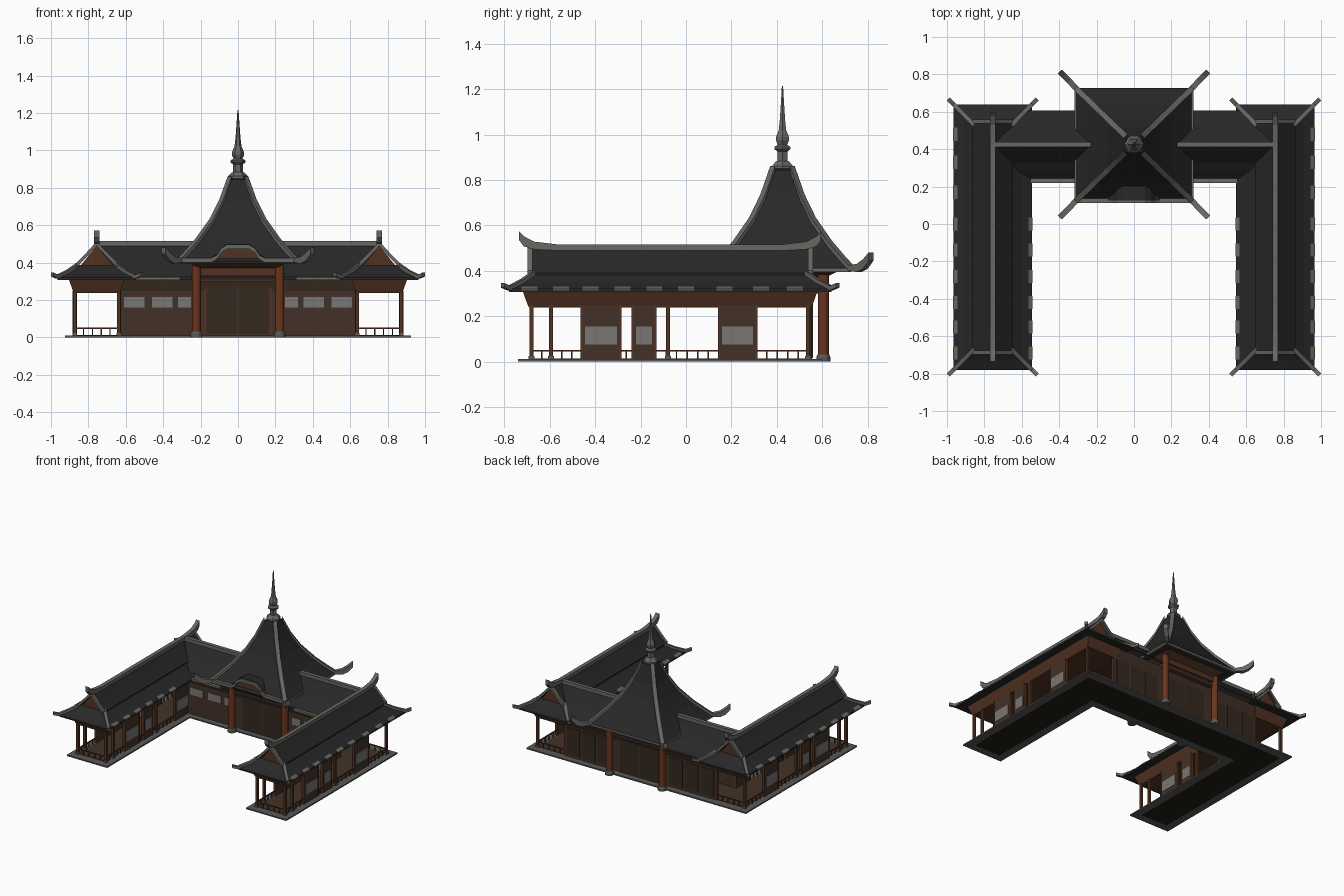
import bpy, bmesh, math
from mathutils import Vector

if "Cube" in bpy.data.objects:
    bpy.data.objects.remove(bpy.data.objects["Cube"])

def material(name, r, g, b):
    m = bpy.data.materials.new(name)
    m.diffuse_color = (r, g, b, 1)
    m.use_nodes = True
    m.node_tree.nodes["Principled BSDF"].inputs["Base Color"].default_value = m.diffuse_color
    return m

TILE = material("dark roof tile", .021, .021, .021)
TRIM = material("grey ridge trim", .14, .135, .122)
WALL = material("brown wall", .055, .031, .020)
BEAM = material("red brown timber", .085, .032, .016)
COLUMN = material("red column", .15, .036, .012)
STONE = material("grey stone", .10, .10, .095)
PANE = material("pale grey lattice", .19, .185, .18)
FLOOR = material("underside brown", .016, .012, .007)
DOOR = material("dark panel", .034, .021, .013)

def mesh(name, verts, faces, mat):
    me = bpy.data.meshes.new(name)
    me.from_pydata(verts, [], faces)
    bm = bmesh.new()
    bm.from_mesh(me)
    bmesh.ops.recalc_face_normals(bm, faces=bm.faces)
    bm.to_mesh(me)
    bm.free()
    me.materials.append(mat)
    ob = bpy.data.objects.new(name, me)
    bpy.context.collection.objects.link(ob)
    return ob

def stack(name, rings, mat):
    """Skin equal-length rings of points and cap both ends."""
    n = len(rings[0])
    faces = [list(range(n)), list(range((len(rings) - 1) * n, len(rings) * n))]
    for i in range(len(rings) - 1):
        for j in range(n):
            k = (j + 1) % n
            faces.append([i*n + j, i*n + k, i*n + n + k, i*n + n + j])
    return mesh(name, [p for r in rings for p in r], faces, mat)

def loft(name, cx, cy, rings, mat):
    """Rectangular rings (half x, half y, z)."""
    return stack(name, [[(cx + a*hx, cy + b*hy, z) for a, b in ((-1, -1), (1, -1), (1, 1), (-1, 1))]
                        for hx, hy, z in rings], mat)

def box(name, x0, x1, y0, y1, z0, z1, mat):
    hx, hy = abs(x1 - x0) / 2, abs(y1 - y0) / 2
    return loft(name, (x0 + x1) / 2, (y0 + y1) / 2, [(hx, hy, z0), (hx, hy, z1)], mat)

def sweep(name, pts, w, h, mat):
    """Upright rectangular section along a path; a 4th value overrides the height."""
    d = Vector((pts[-1][0] - pts[0][0], pts[-1][1] - pts[0][1], 0)).normalized() * w / 2
    sx, sy = -d.y, d.x
    rings = []
    for p in pts:
        x, y, z = p[:3]
        t = z + (p[3] if len(p) > 3 else h)
        rings.append([(x - sx, y - sy, z), (x + sx, y + sy, z), (x + sx, y + sy, t), (x - sx, y - sy, t)])
    return stack(name, rings, mat)

def lathe(name, x, y, profile, sides, mat):
    return stack(name, [[(x + r*math.cos(2*math.pi*i/sides), y + r*math.sin(2*math.pi*i/sides), z)
                         for i in range(sides)] for r, z in profile], mat)

def railing(name, x0, y0, x1, y1):
    sweep(name + "_top", [(x0, y0, .045), (x1, y1, .045)], .008, .007, BEAM)
    n = max(2, round(math.hypot(x1 - x0, y1 - y0) / .045))
    for i in range(1, n):
        x, y = x0 + (x1 - x0)*i/n, y0 + (y1 - y0)*i/n
        box(name + "_baluster", x - .003, x + .003, y - .003, y + .003, .01, .046, BEAM)

CX, CY, BY = .755, -.07, .425      # wing centre, hall and tower centre line
PANELS = [(-.46, -.29), (-.235, -.135), (.145, .31)]
GAPS = [(-.68, -.46), (-.29, -.235), (-.135, .145), (.31, .54)]

# U-shaped plinth with dark underside and timber floor
U = [(-.925, -.74), (-.585, -.74), (-.585, .255), (.585, .255), (.585, -.74), (.925, -.74), (.925, .6), (-.925, .6)]
V = [(-.865, -.68), (-.645, -.68), (-.645, .315), (.645, .315), (.645, -.68), (.865, -.68), (.865, .54), (-.865, .54)]
for nm, o, z0, z1, m in (("plinth", U, .001, .011, STONE), ("plinth_underside", V, 0, .004, FLOOR), ("floor", V, .009, .014, WALL)):
    stack(nm, [[(x, y, z) for x, y in o] for z in (z0, z1)], m)

for s in (-1, 1):
    cx = s * CX
    # wing wall panels with lattices, both long sides
    for side in (-1, 1):
        wx = cx + side * .118
        for a, b in PANELS:
            box("wing_wall", wx - .008, wx + .008, a, b, .01, .25, WALL)
            for e in (a, b):
                box("wing_wall_stile", wx - .011, wx + .011, e - .005, e + .005, .01, .25, BEAM)
            box("wing_lattice", wx + side*.007, wx + side*.011, a + .014, b - .014, .075, .155, PANE)
        for y in (-.68, -.595, -.08, .538):
            if y < .3 or side == s:
                box("wing_post", wx - .009, wx + .009, y - .009, y + .009, .01, .25, BEAM)
                box("post_foot", wx - .013, wx + .013, y - .013, y + .013, .01, .025, STONE)
        for a, b in GAPS:
            if b < .3 or side == s:
                railing("side_rail", wx, a, wx, b)
    box("back_inner_post", cx - s*.127, cx - s*.109, .529, .547, .01, .25, BEAM)
    for y in (-.68, .538):
        railing("end_rail", cx - .118, y, cx + .118, y)
    # flared timber head beam
    loft("wing_beam", cx, CY, [(h, h + .5, z) for h, z in ((.122, .238), (.132, .262), (.15, .312))], BEAM)
    # lower skirt roof, upper gable roof
    loft("wing_skirt_roof", cx, CY, [(h, h + .5, z) for h, z in
         ((.15, .31), (.21, .308), (.21, .320), (.155, .348), (.10, .388))], TILE)
    stack("wing_gable", [[(cx - .09, y, .38), (cx + .09, y, .38), (cx, y, .49)] for y in (CY - .605, CY + .605)], BEAM)
    gable = [(-.108, .375), (-.055, .428), (0, .488), (.055, .428), (.108, .375)]
    sweep("wing_gable_roof", [(cx + x, CY, z) for x, z in gable], 1.25, .016, TILE)
    # main ridge with upturned ends
    sweep("wing_ridge", [(cx, CY + y, z, h) for y, z, h in
          ((-.665, .535, .038), (-.645, .508, .045), (-.60, .495, .034), (-.5, .49, .027), (.5, .49, .027),
           (.60, .495, .034), (.645, .508, .045), (.665, .535, .038))], .03, .025, TRIM)
    for e in (-1, 1):
        ye = CY + e * .618
        sweep("gable_verge", [(cx + x, ye, z) for x, z in gable], .022, .026, TRIM)
        for a in (-1, 1):
            sweep("wing_hip_rib", [(cx + a*h, CY + e*(h + .5), z) for h, z in
                  ((.10, .38), (.155, .342), (.21, .314), (.238, .326))], .022, .02, TRIM)
    # grey eave tile patches
    for y in (-.69, -.55, -.42, -.28, -.14, 0, .17, .33, .48):
        for a in (-1, 1):
            if y < .1 or a == s:
                sweep("eave_tile_patch", [(cx + a*.19, y, .325), (cx + a*.213, y, .314)], .07, .007, TRIM)
    # connecting hall ridge, eave gutter and hall lattices
    sweep("hall_ridge", [(s*.75, BY, .488), (s*.23, BY, .488)], .028, .027, TRIM)
    box("hall_eave_gutter", s*.31, s*.55, .22, .25, .308, .324, TRIM)
    for a, b in ((.25, .32), (.35, .46), (.50, .61)):
        box("hall_lattice", s*a, s*b, .295, .30, .16, .215, PANE)
    # red columns on stone feet
    for y in (.245, .605):
        lathe("column", s*.223, y, [(.024, .02), (.024, .385)], 12, COLUMN)
        lathe("column_foot", s*.223, y, [(.031, 0), (.031, .02), (.026, .032)], 12, STONE)
    # back wall panels
    for a, b in ((.25, .36), (.38, .49), (.51, .62)):
        box("back_panel", s*a, s*b, .549, .554, .03, .235, DOOR)

# connecting hall
box("hall_front_wall", -.637, .637, .299, .315, .01, .312, WALL)
box("hall_back_wall", -.637, .637, .535, .55, .01, .312, WALL)
loft("hall_beam", 0, BY, [(.64, .122, .238), (.64, .132, .262), (.64, .15, .312)], WALL)
half = [(.182, .308), (.14, .345), (.10, .375), (.05, .428), (0, .482)]
sweep("hall_roof", [(0, BY - y, z) for y, z in half] + [(0, BY + y, z) for y, z in half[-2::-1]], 1.49, .016, TILE)

# entrance and rear doors
for y, d in ((.298, -1), (.551, 1)):
    box("door_frame", -.178, .178, y, y + d*.005, .012, .275, BEAM)
    for s in (-1, 1):
        box("door_leaf", s*.002, s*.168, y + d*.003, y + d*.008, .016, .262, DOOR)
for y in (.245, .605):
    box("tower_tie_beam", -.223, .223, y - .01, y + .01, .33, .39, BEAM)

# tower: head frame, concave pyramid roof
loft("tower_head", 0, BY, [(.2, .18, .30), (.2, .18, .365), (.26, .25, .402)], BEAM)
tower = [(.312, .408), (.275, .447), (.215, .515), (.14, .62), (.09, .72), (.045, .845)]
loft("tower_roof", 0, BY, [(.26, .25, .398), (.312, .30, .396)] + [(h, h*.97, z) for h, z in tower], TILE)
for a in (-1, 1):
    for b in (-1, 1):
        sweep("tower_hip_rib", [(a*h, BY + b*h*.97, z - .008) for h, z in tower[::-1]] +
              [(a*.345, BY + b*.338, .395, .036), (a*.372, BY + b*.366, .41, .042), (a*.398, BY + b*.39, .445, .036)],
              .03, .024, TRIM)
# tower eave trim
for b in (-1, 1):
    box("tower_side_eave", b*.306, b*.317, .13, .72, .396, .412, TRIM)
box("tower_back_eave", -.312, .312, .718, .728, .396, .412, TRIM)

# curved gable over the entrance
curve = [(.30, .402), (.14, .404), (.115, .418), (.09, .455), (.06, .474)]
curve = [(-x, z) for x, z in curve] + [(x, z) for x, z in curve[::-1]]
sweep("entrance_gable_roof", [(x, .20, z) for x, z in curve[1:-1]], .15, .025, TILE)
sweep("entrance_gable_trim", [(x, .124, z - .002) for x, z in curve], .022, .024, TRIM)
stack("entrance_gable_fill", [[(x, y, z + .004) for x, z in curve[1:-1]] for y in (.135, .2)], BEAM)

# hexagonal finial spire
lathe("finial", 0, BY, [(.045, .825), (.042, .845), (.053, .85), (.053, .862), (.036, .88), (.026, .885),
      (.026, .925), (.041, .937), (.041, .946), (.024, .955), (.033, .975), (.033, .99), (.019, 1.02),
      (.014, 1.06), (.008, 1.14), (.003, 1.215)], 6, TRIM)
